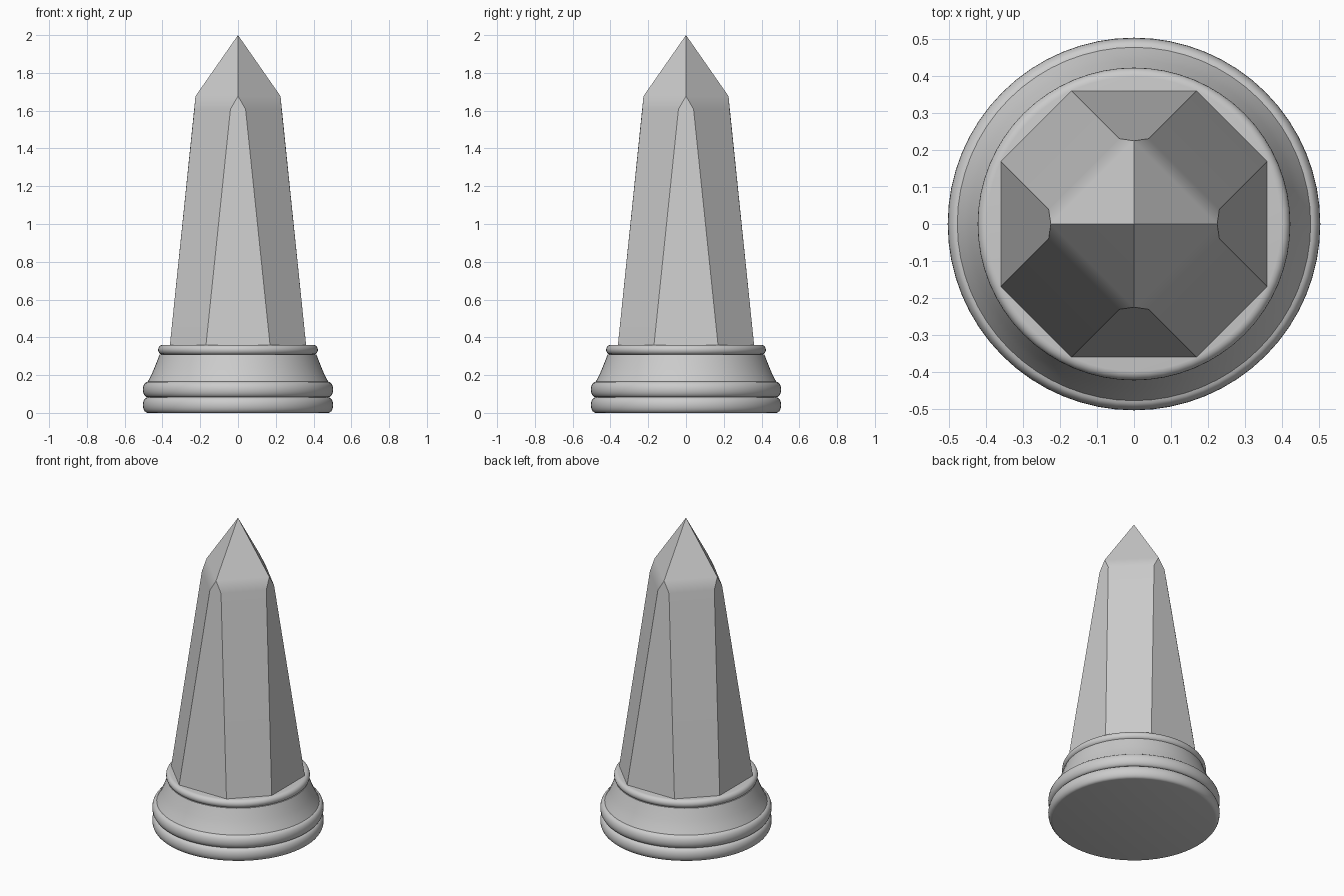
import bpy, bmesh, math
from mathutils import Matrix, Vector

cube = bpy.data.objects.get("Cube")
if cube:
    bpy.data.objects.remove(cube, do_unlink=True)

stone = bpy.data.materials.new("grey stone")
stone.use_nodes = True
color = (0.6, 0.6, 0.6, 1)
stone.diffuse_color = color
stone.node_tree.nodes["Principled BSDF"].inputs["Base Color"].default_value = color


def finish(bm, name, angle):
    bmesh.ops.remove_doubles(bm, verts=bm.verts, dist=0.0005)
    bmesh.ops.recalc_face_normals(bm, faces=bm.faces)
    mesh = bpy.data.meshes.new(name)
    bm.to_mesh(mesh)
    bm.free()
    mesh.materials.append(stone)
    obj = bpy.data.objects.new(name, mesh)
    bpy.context.collection.objects.link(obj)
    bpy.ops.object.select_all(action='DESELECT')
    obj.select_set(True)
    bpy.context.view_layer.objects.active = obj
    bpy.ops.object.shade_smooth_by_angle(angle=math.radians(angle))
    return obj


def bulge(r, depth, z0, z1, steps=10):
    """Half-round moulding profile between two heights."""
    mid, half = (z0 + z1) / 2, (z1 - z0) / 2
    angles = [math.pi * (i / steps - 0.5) for i in range(steps + 1)]
    return [(r + depth * math.cos(a), mid + half * math.sin(a)) for a in angles]


# Round pedestal: two stacked mouldings, a flared neck and a top ring
neck = [(0.478 - 0.063 * t ** 0.85, 0.165 + 0.145 * t) for t in (0.25, 0.5, 0.75, 1)]
profile = ([(0, 0)] + bulge(0.478, 0.026, 0, 0.083) + bulge(0.478, 0.026, 0.083, 0.165)
           + neck + bulge(0.398, 0.025, 0.308, 0.36) + [(0, 0.36)])
bm = bmesh.new()
verts = [bm.verts.new((r, 0, z)) for r, z in profile]
edges = [bm.edges.new(pair) for pair in zip(verts, verts[1:])]
bmesh.ops.spin(bm, geom=verts + edges, cent=(0, 0, 0), axis=(0, 0, 1),
               angle=math.tau, steps=64)
finish(bm, "pedestal", 40)

# Tapered eight-sided shaft with a four-sided point, one quarter at a time
bm = bmesh.new()
apex = Vector((0, 0, 2))
tip = Vector((0, -0.225, 1.677))
shoulder = Vector((0.04, -0.231, 1.608))
foot = Vector((0.17, -0.361, 0.355))


def flip(v):
    return Vector((-v.x, v.y, v.z))


def swap(v):
    """Mirror across the diagonal of the corner face."""
    return Vector((-v.y, -v.x, v.z))


quarter = [
    (flip(foot), foot, shoulder, tip, flip(shoulder)),
    (foot, swap(foot), swap(shoulder), shoulder),
    (shoulder, swap(shoulder), swap(tip), tip),
    (tip, swap(tip), apex),
]
for k in range(4):
    turn = Matrix.Rotation(k * math.pi / 2, 3, 'Z')
    for face in quarter:
        bm.faces.new([bm.verts.new(turn @ v) for v in face])
shaft = finish(bm, "shaft", 30)
weighted = shaft.modifiers.new("even shading", 'WEIGHTED_NORMAL')
weighted.keep_sharp = True
